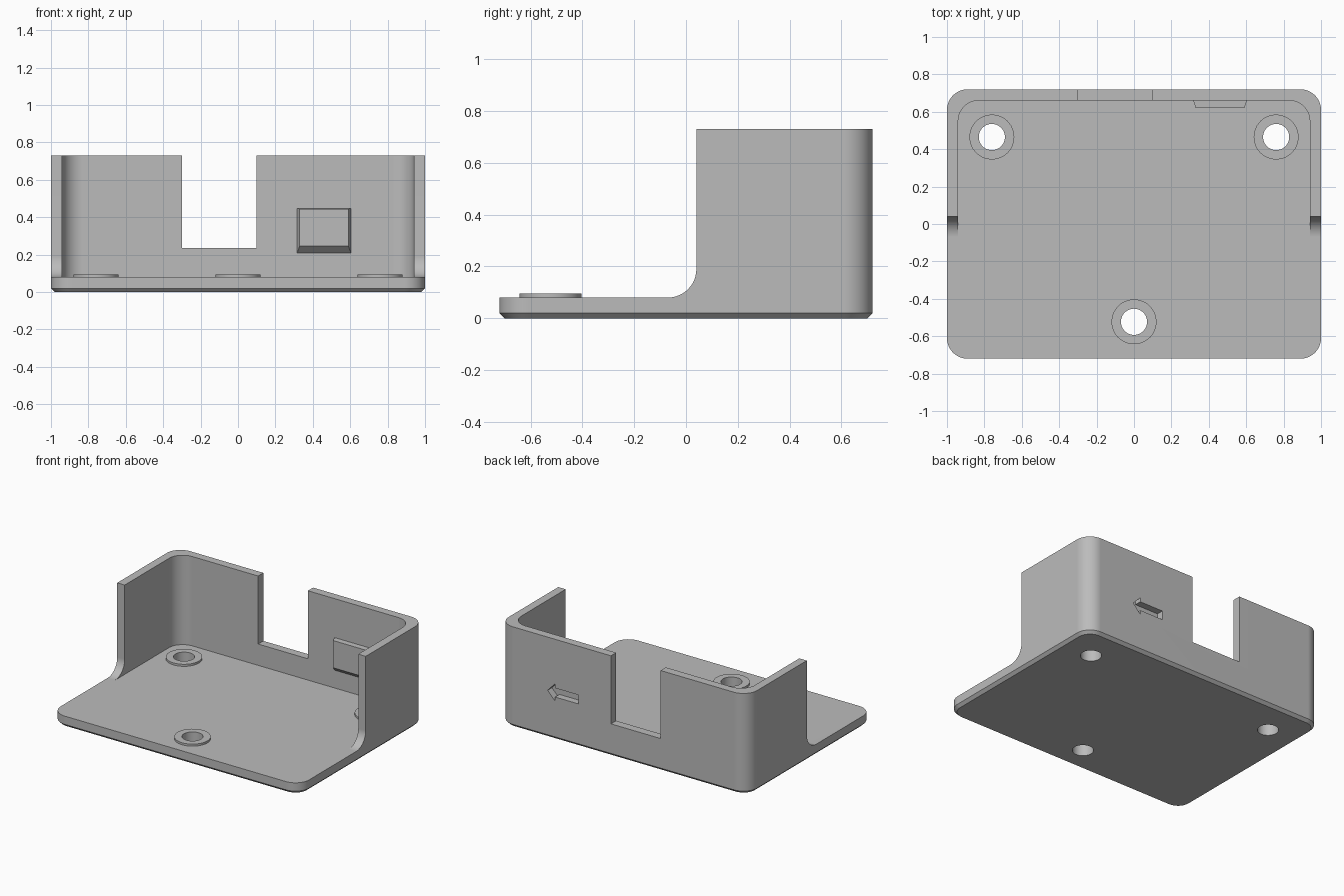
import bpy, bmesh
from math import sin, cos, pi

cube = bpy.data.objects.get("Cube")
if cube:
    bpy.data.objects.remove(cube, do_unlink=True)

grey = bpy.data.materials.new("plain grey")
grey.use_nodes = True
colour = (0.5, 0.5, 0.5, 1)
grey.diffuse_color = colour
grey.node_tree.nodes["Principled BSDF"].inputs["Base Color"].default_value = colour


def loft(name, rings):
    """Closed solid through matching rings of points."""
    bm = bmesh.new()
    loops = [[bm.verts.new(p) for p in ring] for ring in rings]
    n = len(loops[0])
    for a, b in zip(loops, loops[1:]):
        for i in range(n):
            j = (i + 1) % n
            bm.faces.new((a[i], a[j], b[j], b[i]))
    bm.faces.new(loops[0])
    bm.faces.new(loops[-1])
    bmesh.ops.recalc_face_normals(bm, faces=bm.faces)
    mesh = bpy.data.meshes.new(name)
    bm.to_mesh(mesh)
    bm.free()
    mesh.materials.append(grey)
    obj = bpy.data.objects.new(name, mesh)
    bpy.context.collection.objects.link(obj)
    return obj


def arc(cx, cy, r, start, end, steps=12):
    angles = [start + (end - start) * i / steps for i in range(steps + 1)]
    return [(cx + r * cos(t), cy + r * sin(t)) for t in angles]


def rounded(x, y0, y1, r, z):
    """Rounded rectangle, symmetric in x, at height z."""
    corners = [(x - r, y1 - r), (r - x, y1 - r), (r - x, y0 + r), (x - r, y0 + r)]
    return [(px, py, z) for k, (cx, cy) in enumerate(corners)
            for px, py in arc(cx, cy, r, k * pi / 2, (k + 1) * pi / 2)]


def box(name, x0, x1, y0, y1, z0, z1):
    return loft(name, [[(x0, y0, z), (x1, y0, z), (x1, y1, z), (x0, y1, z)] for z in (z0, z1)])


def cylinder(name, x, y, r, z0, z1):
    circle = arc(x, y, r, 0, 2 * pi, 48)[:-1]
    return loft(name, [[(px, py, z) for px, py in circle] for z in (z0, z1)])


def combine(target, tool, operation):
    tool.hide_render = True
    mod = target.modifiers.new("combine", "BOOLEAN")
    mod.operation, mod.solver, mod.object = operation, "EXACT", tool
    bpy.context.view_layer.objects.active = target
    bpy.ops.object.modifier_apply(modifier=mod.name)
    bpy.data.objects.remove(tool, do_unlink=True)


FLOOR, TOP, DEPTH = 0.08, 0.73, 0.72

# Outer block with a chamfered underside
body = loft("tray_body", [rounded(0.98, 0.02 - DEPTH, DEPTH - 0.02, 0.09, 0),
                          rounded(1, -DEPTH, DEPTH, 0.11, 0.02),
                          rounded(1, -DEPTH, DEPTH, 0.11, TOP)])

# Hollow interior, open to the front
combine(body, loft("cavity", [rounded(0.94, -1.2, 0.66, 0.11, z) for z in (FLOOR, 1)]), "DIFFERENCE")

# Side walls stop half way, with a curved foot
side = [(-1.2, 1), (-1.2, FLOOR)] + arc(-0.07, FLOOR + 0.11, 0.11, -pi / 2, 0) + [(0.04, 1)]
combine(body, loft("front_opening", [[(x, y, z) for y, z in side] for x in (-1.2, 1.2)]), "DIFFERENCE")

# Notch in the back wall
combine(body, box("back_notch", -0.3, 0.1, 0.5, 0.9, 0.235, 1), "DIFFERENCE")

# Sloped pad inside the back wall
pad = [[(x0, y, z0), (x1, y, z0), (x1, y, z1), (x0, y, z1)]
       for x0, x1, z0, z1, y in ((0.315, 0.605, 0.205, 0.447, 0.665), (0.33, 0.59, 0.247, 0.445, 0.62))]
combine(body, loft("wall_pad", pad), "UNION")

# Direction arrow sunk into the outside of the back wall
arrow = [(0.36, 0.31), (0.55, 0.31), (0.55, 0.28), (0.61, 0.343),
         (0.55, 0.405), (0.55, 0.375), (0.36, 0.375)]
combine(body, loft("arrow_recess", [[(x, y, z) for x, z in arrow] for y in (0.67, 0.8)]), "DIFFERENCE")

# Screw bosses and through holes
for x, y in ((-0.76, 0.465), (0.76, 0.465), (0, -0.523)):
    combine(body, cylinder("boss", x, y, 0.12, 0.05, 0.095), "UNION")
    combine(body, cylinder("screw_hole", x, y, 0.07, -0.1, 0.3), "DIFFERENCE")

# Smooth rounded corners, crisp edges
bpy.ops.object.select_all(action="DESELECT")
body.select_set(True)
bpy.context.view_layer.objects.active = body
bpy.ops.object.shade_smooth_by_angle(angle=pi / 6)
weighted = body.modifiers.new("even_shading", "WEIGHTED_NORMAL")
weighted.keep_sharp = True
